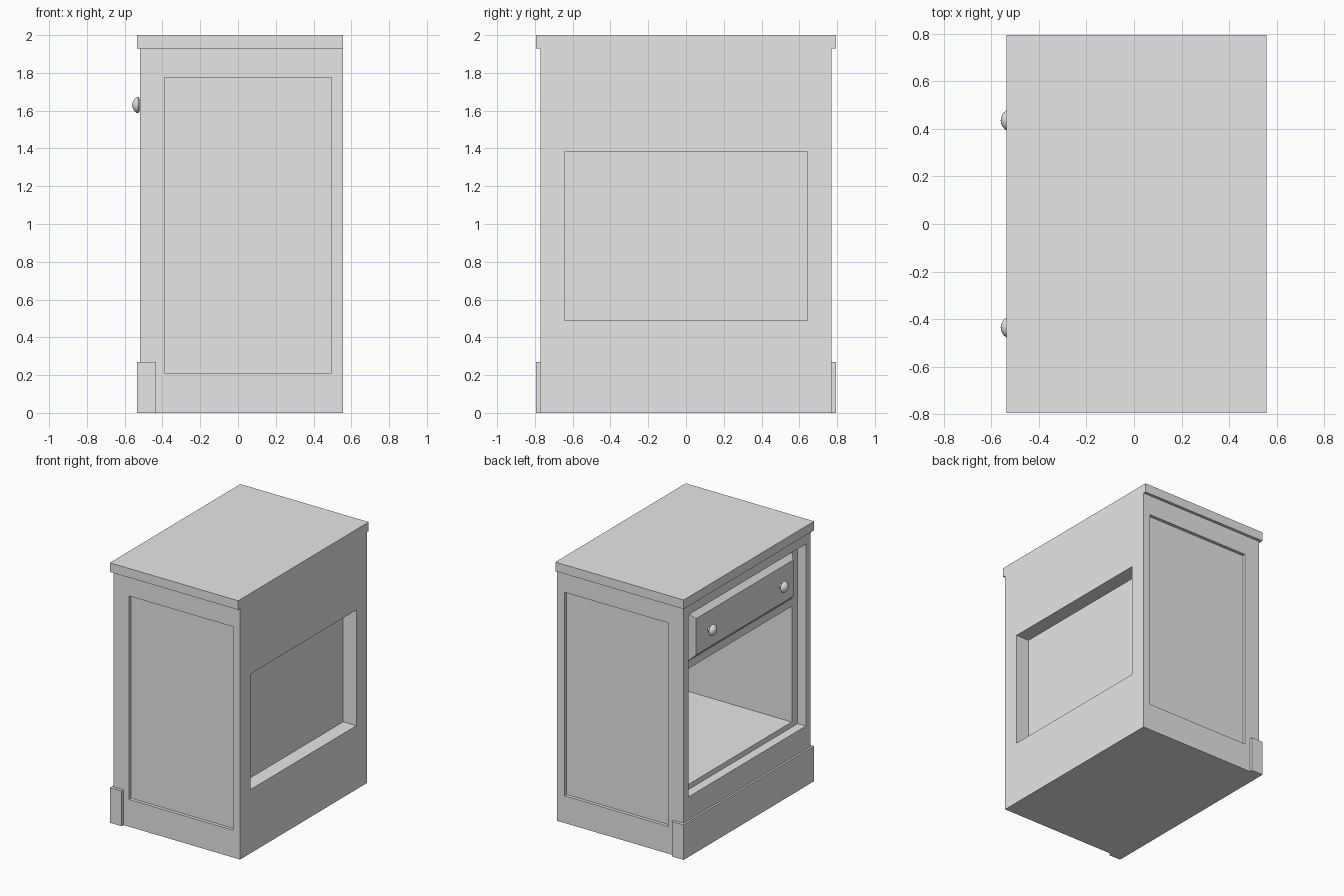
import bpy, bmesh, math
from mathutils import Vector

cube = bpy.data.objects.get("Cube")
if cube:
    bpy.data.objects.remove(cube, do_unlink=True)

paint = bpy.data.materials.new("light_grey_paint")
paint.use_nodes = True
GREY = (0.8, 0.8, 0.8, 1.0)
paint.diffuse_color = GREY
paint.node_tree.nodes["Principled BSDF"].inputs["Base Color"].default_value = GREY


def finish(bm, name):
    """Turn a bmesh into a painted object."""
    bmesh.ops.recalc_face_normals(bm, faces=bm.faces)
    mesh = bpy.data.meshes.new(name)
    bm.to_mesh(mesh)
    bm.free()
    mesh.materials.append(paint)
    obj = bpy.data.objects.new(name, mesh)
    bpy.context.collection.objects.link(obj)
    return obj


def activate(obj):
    bpy.ops.object.select_all(action='DESELECT')
    obj.select_set(True)
    bpy.context.view_layer.objects.active = obj


def box(name, x, y, z):
    """Box from (min, max) pairs."""
    bm = bmesh.new()
    bmesh.ops.create_cube(bm, size=1)
    for v in bm.verts:
        v.co = Vector([r[0] if c < 0 else r[1] for c, r in zip(v.co, (x, y, z))])
    return finish(bm, name)


def cut(obj, *ranges):
    """Subtract a box from an object."""
    cutter = box("cutter", *ranges)
    cutter.hide_render = True
    mod = obj.modifiers.new("cut", 'BOOLEAN')
    mod.operation, mod.solver, mod.object = 'DIFFERENCE', 'EXACT', cutter
    activate(obj)
    bpy.ops.object.modifier_apply(modifier=mod.name)
    bpy.data.objects.remove(cutter, do_unlink=True)


# Cabinet body with recessed side panels, framed opening, open shelf and back recess
FRONT, BACK = -0.52, 0.557
body = box("cabinet_body", (FRONT, BACK), (-0.77, 0.77), (0, 1.93))
for s in (-1, 1):
    cut(body, (-0.39, 0.495), sorted((s * 0.745, s * 0.9)), (0.21, 1.775))
cut(body, (-0.7, -0.45), (-0.715, 0.715), (0.45, 1.85))
cut(body, (-0.6, 0.43), (-0.643, 0.643), (0.49, 1.38))
cut(body, (0.445, 0.7), (-0.643, 0.643), (0.49, 1.38))

# Worktop overhanging the front and sides
box("worktop", (-0.535, BACK), (-0.793, 0.793), (1.93, 2.0))

# Plinth wrapping the front and its two corners
plinth = box("plinth", (-0.535, -0.435), (-0.793, 0.793), (0, 0.27))
cut(plinth, (FRONT, 0), (-0.77, 0.77), (-1, 1))

# Drawer front with chamfered edges
drawer = box("drawer_front", (-0.5, -0.45), (-0.64, 0.64), (1.44, 1.82))
for v in drawer.data.vertices:
    if v.co.x < -0.48:
        v.co.y -= math.copysign(0.05, v.co.y)
        v.co.z -= math.copysign(0.05, v.co.z - 1.63)

# Round knobs, lathed around the x axis from (x, radius) points
PROFILE = [(-0.5, 0), (-0.5, 0.018), (-0.515, 0.018), (-0.524, 0.038), (-0.53, 0.043),
           (-0.537, 0.041), (-0.546, 0.034), (-0.554, 0.023), (-0.559, 0.011), (-0.56, 0)]
for side, y in (("right", -0.435), ("left", 0.435)):
    bm = bmesh.new()
    verts = [bm.verts.new((x, y, 1.63 + r)) for x, r in PROFILE]
    edges = [bm.edges.new(pair) for pair in zip(verts, verts[1:])]
    bmesh.ops.spin(bm, geom=verts + edges, cent=(0, y, 1.63), axis=(1, 0, 0),
                   angle=math.tau, steps=24, use_merge=True)
    bmesh.ops.remove_doubles(bm, verts=bm.verts, dist=1e-4)
    knob = finish(bm, "drawer_knob_" + side)
    activate(knob)
    bpy.ops.object.shade_smooth_by_angle(angle=math.radians(40))
